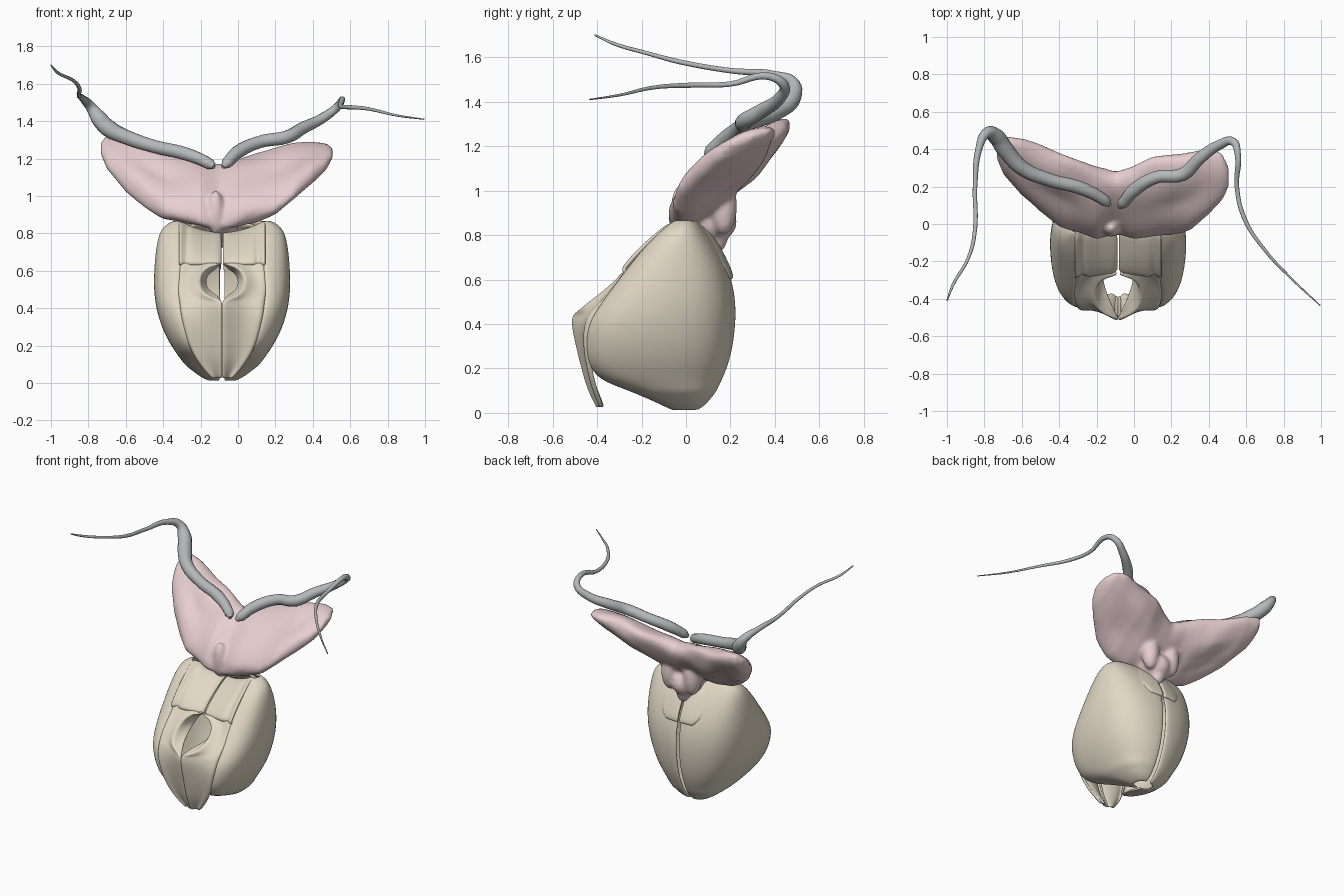
import bpy, bmesh, math
from mathutils import Vector

if "Cube" in bpy.data.objects:
    bpy.data.objects.remove(bpy.data.objects["Cube"])

CX = -0.085  # symmetry plane of the shell


def material(name, rgb):
    m = bpy.data.materials.new(name)
    m.diffuse_color = (*rgb, 1)
    m.use_nodes = True
    m.node_tree.nodes["Principled BSDF"].inputs["Base Color"].default_value = m.diffuse_color
    return m


SHELL = material("shell_beige", (0.75, 0.69, 0.56))
FLESH = material("flesh_pink", (0.80, 0.62, 0.63))
GREY = material("feeler_grey", (0.46, 0.48, 0.48))


def interp(table, v):
    """Piecewise linear lookup in (key, value) pairs."""
    for (a, p), (b, q) in zip(table, table[1:]):
        if v <= b:
            return p + (q - p) * max(0, (v - a) / (b - a))
    return table[-1][1]


def grid_object(name, rows, mat, closed=False, capped=False):
    bm = bmesh.new()
    vs = [[bm.verts.new(p) for p in r] for r in rows]
    n = len(rows[0])
    for a, b in zip(vs, vs[1:]):
        for j in range(n if closed else n - 1):
            k = (j + 1) % n
            bm.faces.new((a[j], a[k], b[k], b[j]))
    if capped:
        bm.faces.new(vs[0])
        bm.faces.new(vs[-1])
    bmesh.ops.recalc_face_normals(bm, faces=bm.faces)
    for f in bm.faces:
        f.smooth = True
    me = bpy.data.meshes.new(name)
    bm.to_mesh(me)
    bm.free()
    me.materials.append(mat)
    ob = bpy.data.objects.new(name, me)
    bpy.context.collection.objects.link(ob)
    return ob


def mirrored_sheet(name, rows, thick):
    ob = grid_object(name, rows, SHELL)
    ob.location.x = CX
    s = ob.modifiers.new("thickness", 'SOLIDIFY')
    s.thickness, s.offset = thick, 0
    ob.modifiers.new("smooth", 'SUBSURF').levels = 2
    ob.modifiers["smooth"].render_levels = 2
    ob.modifiers.new("mirror", 'MIRROR').use_clip = False
    return ob


# Big side valves: horizontal half-rings from back seam round to front edge
width = [(.015, .06), (.04, .11), (.1, .19), (.2, .265), (.3, .315), (.4, .345), (.5, .357),
         (.6, .355), (.7, .347), (.8, .33), (.84, .305), (.865, .25)]
back = [(.015, .04), (.04, .08), (.1, .13), (.2, .18), (.3, .205), (.4, .218), (.5, .218),
        (.6, .20), (.7, .16), (.8, .10), (.865, .04)]
front = [(.015, -.05), (.05, -.12), (.1, -.24), (.125, -.31), (.16, -.40), (.22, -.44), (.33, -.455),
         (.4, -.445), (.5, -.375), (.6, -.30), (.7, -.22), (.8, -.13), (.865, -.04)]
edge = [(.015, .02), (.1, .08), (.2, .175), (.35, .22), (.5, .24), (.65, .228), (.865, .235)]
rows = []
for z in (.015, .04, .07, .1, .125, .16, .22, .3, .4, .5, .6, .7, .78, .83, .865):
    w, yb, yf, e = (interp(t, z) for t in (width, back, front, edge))
    e = min(e, w * .94)
    sec = [(.012, .015), (.03, .0), (.4 * w, .02), (.73 * w, .1), (.93 * w, .26), (w, .48),
           (w, .64), (.96 * w, .83), ((.5 * w + .5 * e), .95), (e, 1.0), (e - .012, .96)]
    rows.append([(x, yb + f * (yf - yb), z) for x, f in sec])
mirrored_sheet("side_valve", rows, .018)

# Lower front plates, with the inner edge rolled in around the round mouth
mid_y = [(.025, -.40), (.12, -.445), (.25, -.48), (.38, -.51), (.43, -.515), (.48, -.46),
         (.56, -.35), (.65, -.265)]
side_y = [(.025, -.39), (.12, -.425), (.25, -.455), (.35, -.462), (.43, -.435), (.55, -.335), (.65, -.265)]
out_x = [(.025, .05), (.1, .12), (.2, .175), (.35, .215), (.5, .232), (.64, .222)]
rows = []
for z in (.025, .06, .12, .2, .28, .36, .41, .437, .45, .47, .5, .54, .58, .61, .628, .64):
    k = 1 - ((z - .54) / .095) ** 2
    i = .008 + .115 * math.sqrt(max(0, k))
    deep = .02 + .13 * max(0, k) ** .5
    o, ym, ys = interp(out_x, z), interp(mid_y, z), interp(side_y, z)
    row = [(i * .7 + .002, ym + deep, z + (.54 - z) * .25 * (k > 0)), (i * .9 + .001, ym + deep * .4, z)]
    for u in (0, .12, .35, .6, .8, .95, 1):
        sag = .022 * math.sin(math.pi * u)
        row.append((i + (o - i) * u, ym + (ys - ym) * u + sag + (.02 if u == 1 else 0), z))
    rows.append(row)
mirrored_sheet("lower_front_plate", rows, .018)

# Upper front plates, bent over the top of the shell
rows = []
for v in (0, .06, .2, .4, .6, .8, .94, 1):
    row = []
    for x, rise in ((.006, 0), (.02, 0), (.07, .005), (.13, .02), (.17, .035), (.19, .045), (.22, .06), (.232, .06)):
        z = .63 + v * (.17 + rise)
        y = -.285 + v * .24 + .012 * math.cos(x * 14) - .02 * math.sin(math.pi * v)
        y += .025 if x in (.006, .19) else 0
        row.append((x, y + (.03 if v in (0, 1) else 0), z))
    rows.append(row)
mirrored_sheet("upper_front_plate", rows, .02)

# Small rounded plates on the upper back
rows = []
for v in (0, .08, .25, .5, .75, .92, 1):
    r = .03 + .165 * math.sin(math.pi * (.12 + .58 * v)) if v < 1 else .15
    z = .60 + .25 * v
    yb, w = interp(back, z), interp(width, z)
    rows.append([(.006 + r * u, yb + .012 - .12 * (r * u / w) ** 2.2 * 1.3 - (.012 if v in (0, 1) or u == 1 else 0), z)
                 for u in (0, .15, .4, .7, .9, 1)])
mirrored_sheet("upper_back_plate", rows, .02)

# Wing-shaped fleshy body: leaning sections (x, z low, z high, y front, y back)
stations = [(-.735, 1.225, 1.285, .35, .42), (-.70, 1.14, 1.325, .27, .475), (-.6, 1.02, 1.31, .15, .455),
            (-.5, .945, 1.28, .06, .42), (-.4, .875, 1.25, -.01, .385), (-.3, .85, 1.22, -.04, .345),
            (-.2, .84, 1.195, -.085, .305), (-.1, .82, 1.17, -.05, .28), (0, .835, 1.195, -.08, .31),
            (.1, .86, 1.23, -.07, .355), (.2, .90, 1.26, -.055, .375), (.3, .98, 1.28, -.03, .39),
            (.4, 1.07, 1.29, .045, .40), (.47, 1.14, 1.285, .12, .375), (.505, 1.2, 1.26, .19, .31)]
N = 40
rows = []
for k in range(len(stations) * 3 - 2):
    a, f = divmod(k, 3)
    b = min(a + 1, len(stations) - 1)
    x, z0, z1, y0, y1 = (p + (q - p) * f / 3 for p, q in zip(stations[a], stations[b]))
    reach = abs(x + .1)
    row = []
    for j in range(N):
        t = 2 * math.pi * j / N
        c, s = math.cos(t - .85), math.sin(t)
        # hollows on the front and back faces of each lobe, plus gentle folds
        lobe = math.exp(-((reach - .32) / .15) ** 2)
        d = .30 * lobe * math.exp(-((t - 2.75) / .42) ** 2)
        d += .34 * lobe * math.exp(-((t - 5.6) / .45) ** 2)
        d -= .10 * lobe * math.exp(-((t - 5.6) / .18) ** 2)
        d += .025 * math.sin(3 * t + 19 * x) + .02 * math.sin(5 * t - 13 * x)
        r = 1 - d
        row.append((x, (y0 + y1) / 2 + (y1 - y0) / 2 * c * r, (z0 + z1) / 2 + (z1 - z0) / 2 * s * r))
    rows.append(row)
body = grid_object("wing_body", rows, FLESH, closed=True, capped=True)


def add_blob(ob, loc, scale):
    bm = bmesh.new()
    bm.from_mesh(ob.data)
    new = bmesh.ops.create_uvsphere(bm, u_segments=20, v_segments=12, radius=1)["verts"]
    for v in new:
        v.co = Vector(v.co[i] * scale[i] + loc[i] for i in range(3))
    bm.to_mesh(ob.data)
    bm.free()


# Neck, front ridge and back folds that run down into the shell
add_blob(body, (-.09, .10, .86), (.10, .13, .10))
add_blob(body, (-.085, .14, .80), (.05, .05, .08))
add_blob(body, (-.12, -.02, .91), (.045, .05, .12))
add_blob(body, (-.17, .17, .93), (.06, .06, .13))
add_blob(body, (.0, .17, .93), (.06, .06, .13))
rm = body.modifiers.new("fuse", 'REMESH')
rm.mode, rm.voxel_size, rm.use_smooth_shade = 'VOXEL', .014, True
sm = body.modifiers.new("soften", 'SMOOTH')
sm.factor, sm.iterations = .5, 4


# Long tapering feelers: x, y, z, radius
def feeler(name, pts):
    cu = bpy.data.curves.new(name, 'CURVE')
    cu.dimensions = '3D'
    cu.bevel_depth, cu.bevel_resolution = 1, 4
    cu.resolution_u, cu.use_fill_caps = 6, True
    sp = cu.splines.new('BEZIER')
    sp.bezier_points.add(len(pts) - 1)
    for p, (x, y, z, r) in zip(sp.bezier_points, pts):
        p.co, p.radius = (x, y, z), r
        p.handle_left_type = p.handle_right_type = 'AUTO'
    cu.materials.append(GREY)
    ob = bpy.data.objects.new(name, cu)
    bpy.context.collection.objects.link(ob)


feeler("left_feeler", [(-.13, .10, 1.155, .012), (-.15, .12, 1.17, .03), (-.28, .19, 1.225, .036),
                       (-.45, .235, 1.265, .036), (-.6, .30, 1.315, .04), (-.69, .40, 1.36, .046),
                       (-.74, .47, 1.41, .044), (-.79, .485, 1.48, .028), (-.83, .40, 1.52, .018),
                       (-.85, .2, 1.54, .012), (-.85, -.03, 1.58, .011), (-.885, -.18, 1.62, .009),
                       (-.965, -.32, 1.66, .008), (-1.0, -.41, 1.7, .004)])
feeler("right_feeler", [(-.08, .09, 1.155, .012), (-.06, .11, 1.175, .03), (.0, .18, 1.235, .036),
                        (.12, .25, 1.29, .034), (.26, .265, 1.315, .036), (.35, .35, 1.365, .033),
                        (.45, .42, 1.415, .027), (.53, .44, 1.475, .022), (.555, .37, 1.515, .017),
                        (.55, .2, 1.48, .012), (.59, .03, 1.475, .012), (.70, -.14, 1.465, .009),
                        (.85, -.3, 1.43, .006), (.995, -.435, 1.41, .003)])
